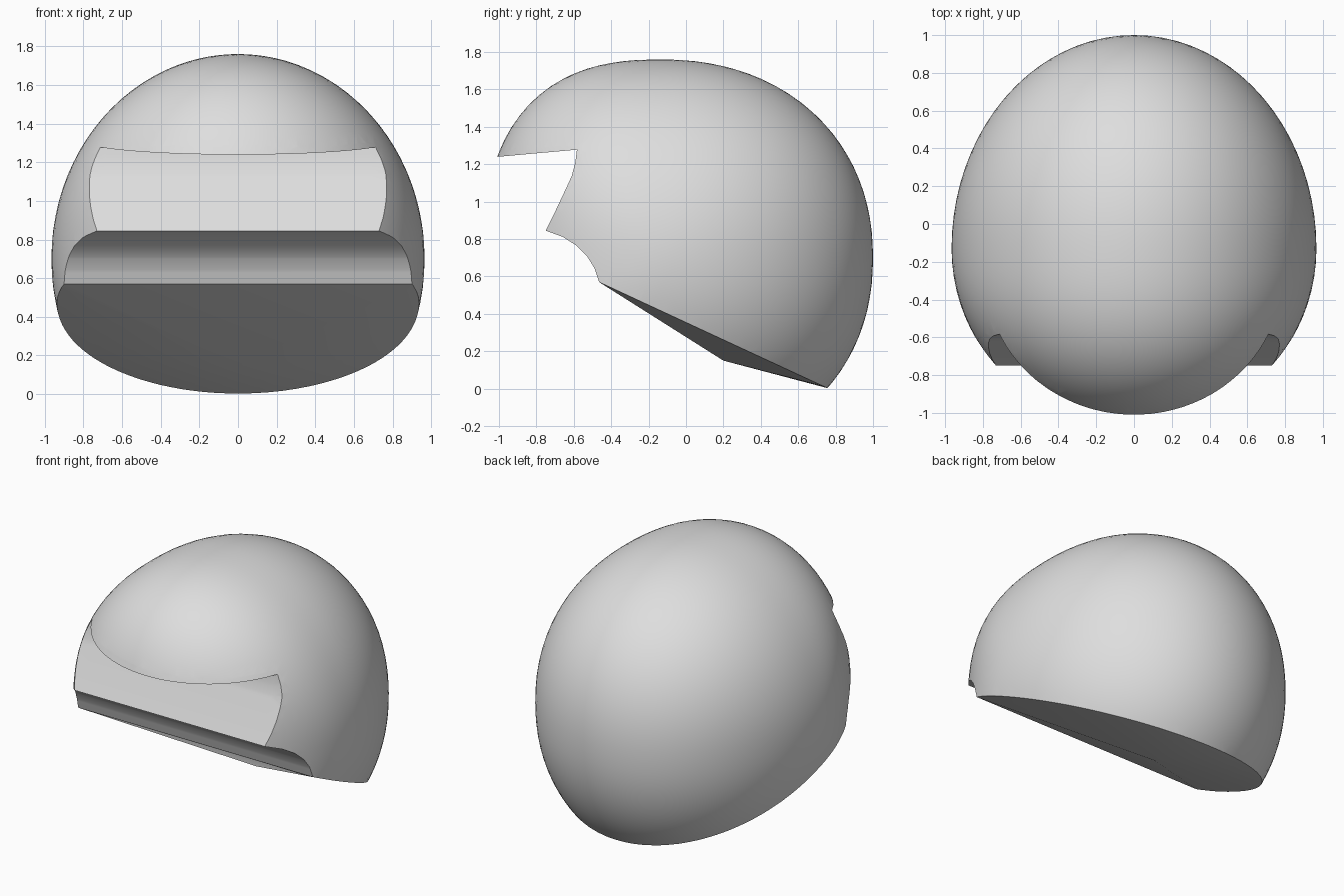
import bpy, bmesh, math
from mathutils import Vector

cube = bpy.data.objects.get("Cube")
if cube:
    bpy.data.objects.remove(cube, do_unlink=True)

grey = bpy.data.materials.new("light_grey")
grey.use_nodes = True
grey.diffuse_color = (0.73, 0.73, 0.73, 1)
grey.node_tree.nodes["Principled BSDF"].inputs["Base Color"].default_value = (0.73, 0.73, 0.73, 1)

WIDTH, HEIGHT, MID_Y, MID_Z = 0.966, 1.06, -0.13, 0.7


def add_object(name, bm):
    mesh = bpy.data.meshes.new(name)
    bmesh.ops.recalc_face_normals(bm, faces=bm.faces)
    bm.to_mesh(mesh)
    bm.free()
    mesh.materials.append(grey)
    obj = bpy.data.objects.new(name, mesh)
    bpy.context.collection.objects.link(obj)
    return obj


def subtract(target, cutter):
    cutter.hide_render = True
    cut = target.modifiers.new("cut", "BOOLEAN")
    cut.operation = "DIFFERENCE"
    cut.solver = "EXACT"
    cut.object = cutter
    bpy.context.view_layer.objects.active = target
    target.select_set(True)
    bpy.ops.object.modifier_apply(modifier=cut.name)
    bpy.data.objects.remove(cutter, do_unlink=True)


def egg_shape(y):
    """Roundness and depth of the shell ahead of or behind its middle."""
    return (2.5, 0.955) if y < 0 else (2.15, 1.13)


def egg_point(d):
    """Turn a point of the unit sphere into a point of the egg-shaped shell."""
    power, depth = egg_shape(d.y)
    flat = (abs(d.y) ** power + abs(d.z) ** power) ** (1 / power)
    k = math.hypot(d.y, d.z) / flat if flat > 1e-6 else 1
    return Vector((WIDTH * d.x, MID_Y + depth * d.y * k, MID_Z + HEIGHT * d.z * k))


def on_surface(y, z):
    """Point of the shell's left side at the given y and z."""
    power, depth = egg_shape(y - MID_Y)
    flat = (abs((y - MID_Y) / depth) ** power + abs((z - MID_Z) / HEIGHT) ** power) ** (1 / power)
    return Vector((WIDTH * math.sqrt(max(0, 1 - flat * flat)), y, z))


# Shell
bm = bmesh.new()
bmesh.ops.create_icosphere(bm, subdivisions=5, radius=1)
for v in bm.verts:
    v.co = egg_point(v.co)
shell = add_object("helmet_shell", bm)

# Recessed face panel and the concave groove below it
face_panel = [(-0.583, 1.278), (-0.592, 1.21), (-0.61, 1.14), (-0.637, 1.08),
              (-0.67, 1.01), (-0.71, 0.925), (-0.75, 0.845)]
groove = [(-0.66, 0.812), (-0.585, 0.765), (-0.53, 0.71), (-0.49, 0.645), (-0.465, 0.57)]
outside = [(-0.45, 0.4), (-1.5, 0.4), (-1.5, 1.195)]
bm = bmesh.new()
profile = bm.faces.new([bm.verts.new((-1.3, y, z)) for y, z in face_panel + groove + outside])
for v in bmesh.ops.extrude_face_region(bm, geom=[profile])["geom"]:
    if isinstance(v, bmesh.types.BMVert):
        v.co.x = 1.3
subtract(shell, add_object("front_cutter", bm))

# Chamfer round the face opening: a flared plug that follows the opening's edge
rim = [(on_surface(y, z), Vector((0, 1, 0.1))) for y, z in reversed(face_panel[1:])]
rim.append((on_surface(*face_panel[0]), Vector((0, 1, 1))))
steps = 12
for i in range(1, steps + 1):
    y = -0.583 - 0.426 * math.sin(i / steps * math.pi / 2)
    rim.append((on_surface(y, 1.278 + 0.0905 * (y + 0.583)), Vector((0, 0, 1))))
rim[-1][0].x = 0

inner, outer = [], []
for p, away in rim:
    normal = Vector((p.x / WIDTH ** 2, p.y - MID_Y, (p.z - MID_Z) / HEIGHT ** 2)).normalized()
    away = (away - normal * away.dot(normal)).normalized()
    size = min(1, 0.05 + (p.z - 0.845) / 0.15)
    start = p - normal * 0.02 * size
    slope = p + away * 0.033 * size - start
    inner.append(start - slope * 0.3)
    outer.append(start + slope * 3)

bm = bmesh.new()
rings = []
for half in (inner, outer):
    mirrored = [Vector((-p.x, p.y, p.z)) for p in reversed(half[:-1])]
    rings.append([bm.verts.new(p) for p in half + mirrored])
back_tip, front_tip = bm.verts.new((0, -0.76, 1.05)), bm.verts.new((0, -3, 1.2))
count = len(rings[0])
for i in range(count):
    j = (i + 1) % count
    a, b, c, d = rings[0][i], rings[0][j], rings[1][j], rings[1][i]
    for corners in ((a, b, c), (a, c, d), (b, a, back_tip), (d, c, front_tip)):
        bm.faces.new(corners)
subtract(shell, add_object("chamfer_cutter", bm))

# Slanted underside, closed by a shallow cone
bm = bmesh.new()
bm.from_mesh(shell.data)
bmesh.ops.triangulate(bm, faces=bm.faces)
rim_front, rim_back = Vector((0, -0.465, 0.57)), Vector((0, 0.78, -0.008))
along = rim_back - rim_front
bmesh.ops.bisect_plane(bm, geom=bm.verts[:] + bm.edges[:] + bm.faces[:], dist=1e-5,
                       plane_co=rim_front, plane_no=Vector((0, -along.z, along.y)),
                       clear_inner=True)
apex = bm.verts.new((0, 0.2, 0.15))
for edge in [e for e in bm.edges if e.is_boundary]:
    bm.faces.new((edge.verts[0], edge.verts[1], apex))
bmesh.ops.recalc_face_normals(bm, faces=bm.faces)
bm.to_mesh(shell.data)
bm.free()

# Smooth shading with crisp cut edges
bpy.ops.object.shade_smooth_by_angle(angle=math.radians(28))
